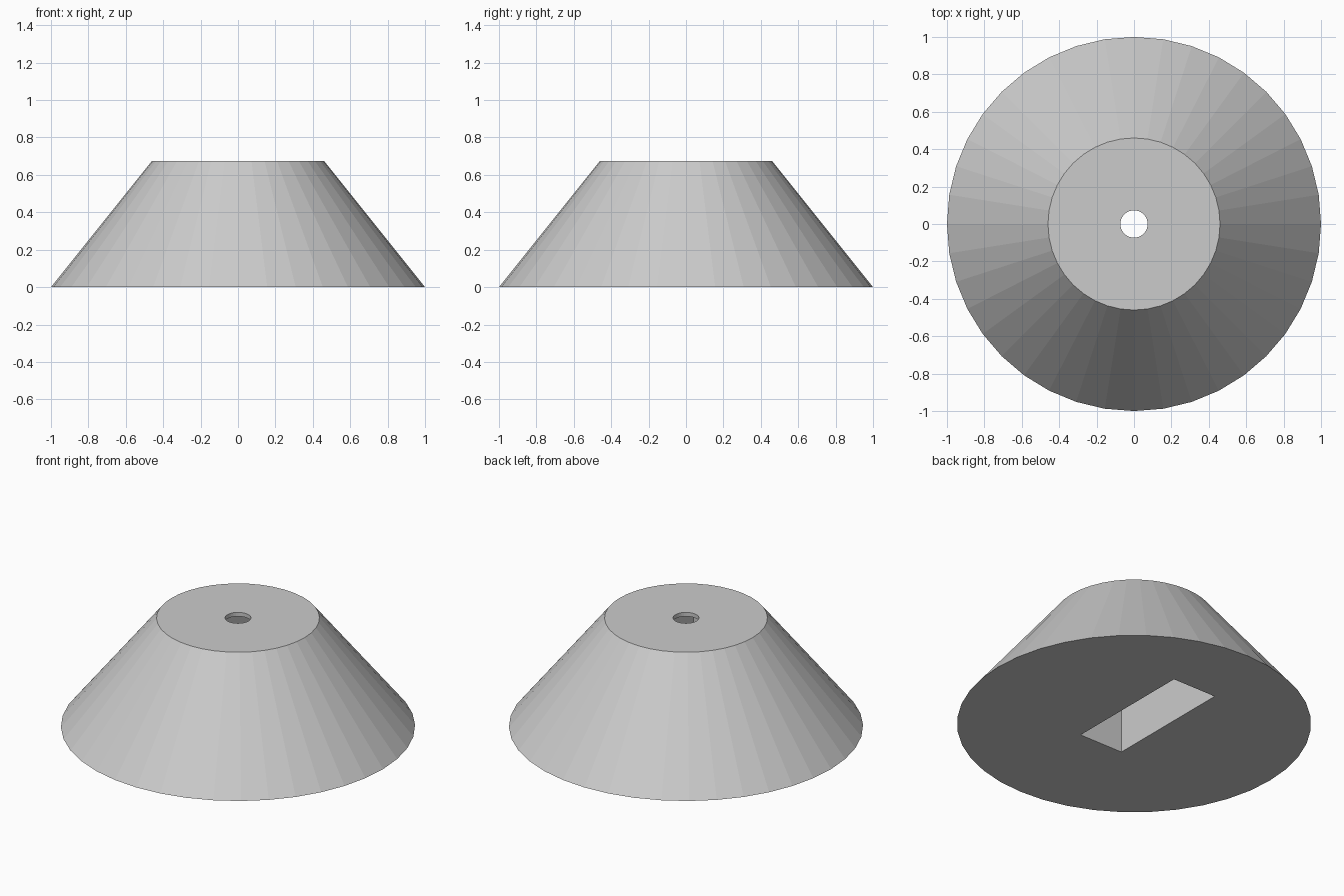
import bpy
import bmesh

cube = bpy.data.objects.get("Cube")
if cube:
    bpy.data.objects.remove(cube, do_unlink=True)

HEIGHT = 0.675
BASE_R, TOP_R, HOLE_R = 1.0, 0.46, 0.073
LIP = 0.025          # thickness of the roof left above the pocket

grey = bpy.data.materials.new("plain grey")
grey.use_nodes = True
colour = (0.6, 0.6, 0.6, 1)
grey.diffuse_color = colour
grey.node_tree.nodes["Principled BSDF"].inputs["Base Color"].default_value = colour


def add_object(name, bm):
    bmesh.ops.recalc_face_normals(bm, faces=bm.faces)
    mesh = bpy.data.meshes.new(name)
    bm.to_mesh(mesh)
    bm.free()
    mesh.materials.append(grey)
    obj = bpy.data.objects.new(name, mesh)
    bpy.context.collection.objects.link(obj)
    return obj


def frustum(name, r1, r2, z1, z2, sides):
    bm = bmesh.new()
    bmesh.ops.create_cone(bm, cap_ends=True, segments=sides,
                          radius1=r1, radius2=r2, depth=z2 - z1)
    bmesh.ops.translate(bm, verts=bm.verts, vec=(0, 0, (z1 + z2) / 2))
    return add_object(name, bm)


def prism(name, profile, half_width):
    """Extrude a (y, z) profile along x."""
    bm = bmesh.new()
    face = bm.faces.new([bm.verts.new((-half_width, y, z)) for y, z in profile])
    result = bmesh.ops.extrude_face_region(bm, geom=[face])
    moved = [v for v in result["geom"] if isinstance(v, bmesh.types.BMVert)]
    bmesh.ops.translate(bm, verts=moved, vec=(2 * half_width, 0, 0))
    return add_object(name, bm)


def cut(target, cutter):
    cutter.hide_render = True
    mod = target.modifiers.new(cutter.name, "BOOLEAN")
    mod.operation = "DIFFERENCE"
    mod.solver = "EXACT"
    mod.object = cutter
    bpy.context.view_layer.objects.active = target
    bpy.ops.object.modifier_apply(modifier=mod.name)
    bpy.data.objects.remove(cutter, do_unlink=True)


# Faceted tapered body
body = frustum("tapered_base", BASE_R, TOP_R, 0, HEIGHT, 40)

# Pocket open at the underside, its back wall leaning in with the cone
roof = HEIGHT - LIP
cut(body, prism("pocket", [(-0.29, -0.1), (0.53, -0.1), (0.53, 0),
                           (0.29, roof), (-0.29, roof)], 0.15))

# Round hole through the top into the pocket
cut(body, frustum("top_hole", HOLE_R, HOLE_R, roof - 0.1, HEIGHT + 0.1, 32))
